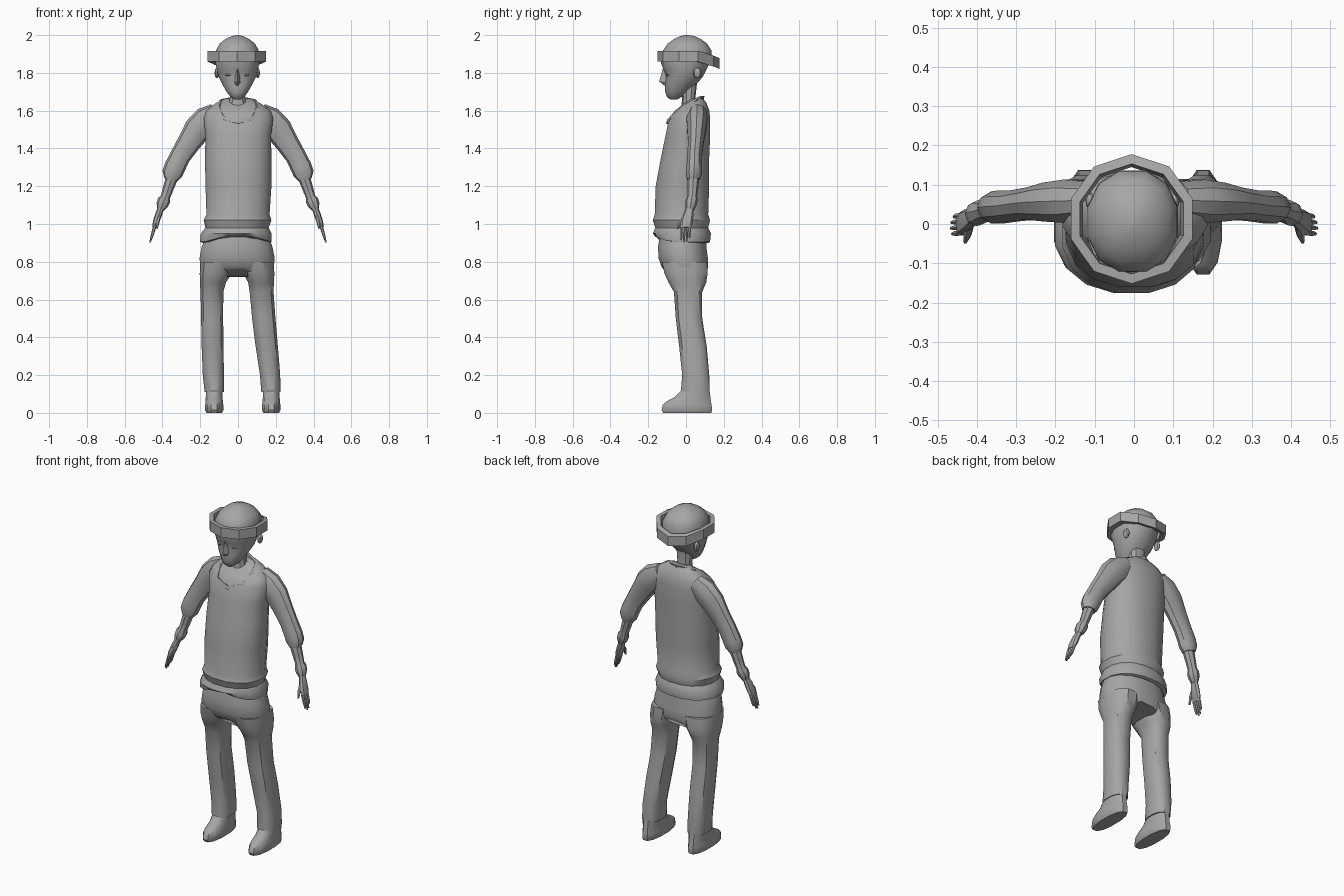
import bpy, bmesh, math
from mathutils import Vector

grey = bpy.data.materials.new("plain_grey")
grey.diffuse_color = (0.38, 0.38, 0.38, 1)


def finish(name, bm, angle=35):
    bmesh.ops.recalc_face_normals(bm, faces=bm.faces)
    me = bpy.data.meshes.new(name)
    bm.to_mesh(me)
    bm.free()
    me.materials.append(grey)
    ob = bpy.data.objects.new(name, me)
    bpy.context.collection.objects.link(ob)
    bpy.ops.object.select_all(action='DESELECT')
    ob.select_set(True)
    bpy.context.view_layer.objects.active = ob
    bpy.ops.object.shade_smooth_by_angle(angle=math.radians(angle))
    return ob


def bridge(bm, rings, cap=True):
    n = len(rings[0])
    for a, b in zip(rings, rings[1:]):
        for i in range(n):
            j = (i + 1) % n
            bm.faces.new((a[i], a[j], b[j], b[i]))
    if cap:
        bm.faces.new(rings[0])
        bm.faces.new(rings[-1])


def stack(name, rows, n=14, power=0.9, warp=None, angle=35):
    """Level rings, rows of (z, x_min, x_max, y_min, y_max)."""
    bm = bmesh.new()
    rings = []
    for z, x0, x1, y0, y1 in rows:
        ring = []
        for i in range(n):
            t = math.tau * (i + 0.5) / n
            c, s = math.cos(t), math.sin(t)
            x = (x0 + x1) / 2 + (x1 - x0) / 2 * math.copysign(abs(c) ** power, c)
            y = (y0 + y1) / 2 + (y1 - y0) / 2 * math.copysign(abs(s) ** power, s)
            ring.append(bm.verts.new((x, y, z + (warp(x, y, z) if warp else 0))))
        rings.append(ring)
    bridge(bm, rings)
    return finish(name, bm, angle)


def limb(name, rows, n=10, side=1):
    """Rings square to a path, rows of (x, y, z, radius across, radius in y)."""
    bm = bmesh.new()
    pts = [Vector((r[0] * side, r[1], r[2])) for r in rows]
    rings = []
    for k, r in enumerate(rows):
        d = pts[min(k + 1, len(pts) - 1)] - pts[max(k - 1, 0)]
        u = Vector((-d.z, 0, d.x)).normalized()
        rings.append([bm.verts.new(pts[k] + u * r[3] * math.cos(math.tau * i / n)
                                   + Vector((0, r[4] * math.sin(math.tau * i / n), 0)))
                      for i in range(n)])
    bridge(bm, rings)
    return finish(name, bm)


# Shirt with loose folds above an arched hem
def hem(x, y, z):
    return 0.05 * max(0, 1 - abs(x) / 0.18) * (y < 0) if z < 0.93 else 0


stack("shirt", [
    (0.90, -0.19, 0.17, -0.15, 0.12), (0.905, -0.205, 0.18, -0.17, 0.13),
    (0.95, -0.20, 0.18, -0.178, 0.135), (0.98, -0.175, 0.165, -0.165, 0.12),
    (1.02, -0.185, 0.18, -0.178, 0.13), (1.05, -0.17, 0.17, -0.168, 0.12),
    (1.20, -0.175, 0.18, -0.163, 0.125), (1.35, -0.178, 0.18, -0.135, 0.125),
    (1.47, -0.175, 0.178, -0.11, 0.13), (1.56, -0.185, 0.19, -0.092, 0.13),
    (1.60, -0.17, 0.175, -0.06, 0.125), (1.64, -0.12, 0.12, -0.01, 0.11),
    (1.665, -0.07, 0.07, 0.03, 0.09)], n=16, warp=hem)

# Collar rolled around the neck opening
half = [(0.08, -0.072, 1.562), (0.10, -0.01, 1.615), (0.085, 0.05, 1.65)]
loop = [(0, -0.092, 1.54)] + half + [(0, 0.085, 1.667)] + [(-x, y, z) for x, y, z in half[::-1]]
bm = bmesh.new()
rings = []
mid = Vector((0, 0.0, 1.6))
for p in loop:
    p = Vector(p)
    out = (p - mid).normalized() * 0.016
    up = Vector((0, -0.008, 0.012))
    rings.append([bm.verts.new(q) for q in (p + out, p + up, p - out, p - up)])
bridge(bm, rings + rings[:1], cap=False)
finish("collar", bm)

# Neck
stack("neck", [(1.55, -0.07, 0.065, -0.06, 0.07), (1.62, -0.05, 0.045, -0.025, 0.06),
               (1.67, -0.045, 0.04, -0.02, 0.05), (1.76, -0.05, 0.045, -0.03, 0.06)], n=10)

# Head tapering to the chin
stack("head", [
    (1.66, -0.022, 0.016, -0.085, -0.045), (1.675, -0.042, 0.035, -0.102, -0.02),
    (1.70, -0.062, 0.055, -0.110, 0.015), (1.74, -0.085, 0.078, -0.112, 0.055),
    (1.78, -0.105, 0.098, -0.108, 0.09), (1.81, -0.113, 0.106, -0.116, 0.105),
    (1.85, -0.122, 0.115, -0.132, 0.125), (1.90, -0.122, 0.115, -0.134, 0.135)], n=14)

# Cap crown
stack("cap_crown", [
    (1.87, -0.122, 0.115, -0.130, 0.14), (1.92, -0.12, 0.113, -0.125, 0.138),
    (1.955, -0.10, 0.093, -0.10, 0.115), (1.98, -0.068, 0.06, -0.065, 0.08),
    (1.995, -0.033, 0.027, -0.03, 0.045), (2.0, -0.008, 0.004, -0.005, 0.015)], n=12)

# Brim band, drooping at the back
bm = bmesh.new()
rings = []
for r, z in ((1, 1.86), (1, 1.917), (0.85, 1.917), (0.80, 1.86)):
    ring = []
    for i in range(10):
        t = math.tau * i / 10 + math.pi / 2
        x, y = -0.006 + 0.163 * r * math.cos(t), 0.013 + 0.165 * r * math.sin(t)
        ring.append(bm.verts.new((x, y, z - 0.4 * max(0, y - 0.08))))
    rings.append(ring)
bridge(bm, rings + rings[:1], cap=False)
finish("cap_brim", bm, 25)

# Nose
bm = bmesh.new()
bridge(bm, [[bm.verts.new(p) for p in ring] for ring in (
    [(-0.013, -0.10, 1.825), (0.007, -0.10, 1.825), (-0.003, -0.122, 1.825)],
    [(-0.022, -0.10, 1.745), (0.016, -0.10, 1.745), (-0.003, -0.142, 1.755)],
    [(-0.014, -0.10, 1.73), (0.008, -0.10, 1.73), (-0.003, -0.118, 1.735)])])
finish("nose", bm)

for s, side in ((-1, "left"), (1, "right")):
    # Ears and eyes
    for part, pos, size in (("ear", (s * 0.108 - 0.004, 0.06, 1.80), (0.012, 0.022, 0.028)),
                            ("eye", (s * 0.045 - 0.003, -0.094, 1.79), (0.02, 0.012, 0.008))):
        bm = bmesh.new()
        bmesh.ops.create_uvsphere(bm, u_segments=8, v_segments=6, radius=1)
        for v in bm.verts:
            v.co = Vector(pos) + v.co * Vector(size)
        finish(f"{side}_{part}", bm)

    # Sleeve with a puffed end
    limb(f"{side}_sleeve", [
        (0.11, 0.06, 1.59, 0.055, 0.05), (0.165, 0.058, 1.55, 0.075, 0.058),
        (0.215, 0.056, 1.50, 0.073, 0.052), (0.26, 0.052, 1.43, 0.062, 0.043),
        (0.305, 0.046, 1.36, 0.055, 0.041), (0.335, 0.044, 1.30, 0.056, 0.043),
        (0.348, 0.042, 1.265, 0.054, 0.043), (0.354, 0.040, 1.235, 0.036, 0.036)], side=s)

    # Forearm with a knotted wrist
    limb(f"{side}_forearm", [
        (0.345, 0.04, 1.26, 0.033, 0.033), (0.372, 0.036, 1.18, 0.028, 0.028),
        (0.384, 0.033, 1.145, 0.025, 0.026), (0.392, 0.03, 1.125, 0.034, 0.033),
        (0.402, 0.026, 1.10, 0.031, 0.031), (0.410, 0.022, 1.075, 0.018, 0.022)], n=8, side=s)

    # Palm, fingers and thumb
    limb(f"{side}_palm", [
        (0.406, 0.022, 1.09, 0.016, 0.02), (0.420, 0.012, 1.05, 0.018, 0.028),
        (0.434, 0.004, 1.01, 0.017, 0.032), (0.444, 0.0, 0.98, 0.011, 0.029)], n=8, side=s)
    for k in range(4):
        y, drop = -0.022 + 0.0145 * k, (0.012, 0, 0.006, 0.025)[k]
        limb(f"{side}_finger_{k + 1}", [
            (0.440, y, 0.99, 0.009, 0.008), (0.453, y - 0.002, 0.945, 0.008, 0.007),
            (0.466 - drop * 0.3, y - 0.003, 0.903 + drop, 0.004, 0.004)], n=6, side=s)
    limb(f"{side}_thumb", [
        (0.418, 0.0, 1.045, 0.012, 0.013), (0.424, -0.028, 1.015, 0.010, 0.011),
        (0.430, -0.045, 0.975, 0.005, 0.006)], n=6, side=s)

# Trouser seat, arched between the legs
stack("trouser_seat", [
    (0.94, -0.17, 0.165, -0.14, 0.11), (0.88, -0.195, 0.185, -0.15, 0.11),
    (0.82, -0.207, 0.198, -0.148, 0.118), (0.77, -0.203, 0.193, -0.13, 0.12),
    (0.72, -0.195, 0.186, -0.10, 0.11)], n=16,
    warp=lambda x, y, z: 0.06 * max(0, 1 - abs(x) / 0.09) if z < 0.75 else 0)

# Trouser legs: each row is z, x range on the left, x range on the right, y range
rows = [
    (0.80, -0.20, -0.015, 0.015, 0.19, -0.13, 0.115),
    (0.74, -0.205, -0.03, 0.025, 0.195, -0.118, 0.118),
    (0.69, -0.204, -0.062, 0.052, 0.192, -0.095, 0.11),
    (0.64, -0.20, -0.076, 0.06, 0.19, -0.066, 0.088),
    (0.50, -0.197, -0.077, 0.073, 0.20, -0.056, 0.088),
    (0.35, -0.194, -0.075, 0.092, 0.213, -0.038, 0.112),
    (0.20, -0.188, -0.073, 0.115, 0.225, -0.022, 0.125),
    (0.11, -0.178, -0.073, 0.122, 0.226, -0.03, 0.128)]
for name, a in (("left", 1), ("right", 3)):
    stack(f"{name}_trouser_leg", [(r[0], r[a], r[a + 1], r[5], r[6]) for r in rows], n=12, power=0.8)

# Shoes
for name, x0, x1 in (("left", -0.176, -0.076), ("right", 0.126, 0.226)):
    stack(f"{name}_shoe", [
        (0.0, x0 + 0.008, x1 - 0.008, -0.125, 0.138), (0.015, x0, x1, -0.133, 0.142),
        (0.04, x0, x1, -0.128, 0.14), (0.06, x0 + 0.003, x1 - 0.003, -0.108, 0.136),
        (0.085, x0 + 0.004, x1 - 0.004, -0.06, 0.132),
        (0.125, x0 + 0.004, x1 - 0.004, -0.022, 0.126)], n=12, power=0.85)
